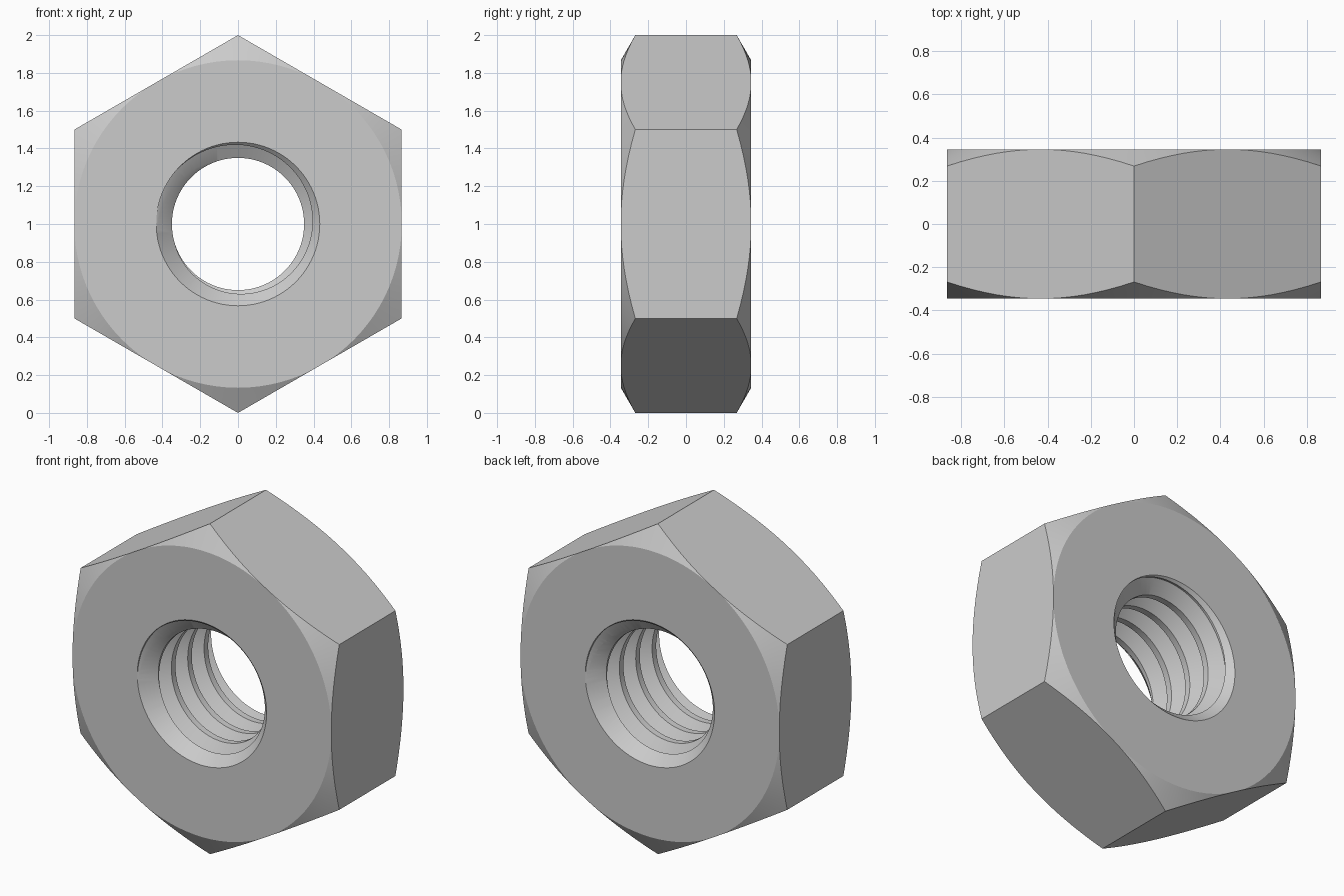
import bpy, bmesh
from math import cos, sin, pi

HALF = 0.345          # half thickness along y
MINOR, MAJOR = 0.35, 0.433
PITCH = 0.1564
SEGS = 96

cube = bpy.data.objects.get("Cube")
if cube:
    bpy.data.objects.remove(cube, do_unlink=True)

steel = bpy.data.materials.new("steel grey")
steel.use_nodes = True
steel.diffuse_color = (0.6, 0.6, 0.6, 1)
steel.node_tree.nodes["Principled BSDF"].inputs["Base Color"].default_value = (0.6, 0.6, 0.6, 1)


def finish(name, bm):
    bmesh.ops.remove_doubles(bm, verts=bm.verts, dist=1e-5)
    bmesh.ops.recalc_face_normals(bm, faces=bm.faces)
    mesh = bpy.data.meshes.new(name)
    bm.to_mesh(mesh)
    bm.free()
    mesh.materials.append(steel)
    obj = bpy.data.objects.new(name, mesh)
    bpy.context.collection.objects.link(obj)
    obj.location.z = 1
    return obj


def lathe(name, profile, segs=SEGS):
    """Solid of revolution about y from (radius, y) points, with flat end caps."""
    bm = bmesh.new()
    rings = []
    for r, y in profile:
        rings.append([bm.verts.new((r * sin(2 * pi * i / segs), y, r * cos(2 * pi * i / segs)))
                      for i in range(segs)])
    for a, b in zip(rings, rings[1:]):
        for i in range(segs):
            j = (i + 1) % segs
            bm.faces.new((a[i], a[j], b[j], b[i]))
    bm.faces.new(rings[0])
    bm.faces.new(rings[-1])
    return finish(name, bm)


def thread_rod(name, first, last):
    """Helical thread, swept turn by turn, fading to a plain rod at both ends."""
    bm = bmesh.new()
    half_crest, half_root = PITCH / 8, PITCH / 16
    shape = [(0, -half_crest), (0, half_crest), (1, PITCH / 2 - half_root),
             (1, PITCH / 2 + half_root), (0, PITCH - half_crest)]
    rows = []
    for k in range((last - first) * SEGS + 1):
        turn = first + k / SEGS
        fade = min(1, turn - first, last - turn)
        a = 2 * pi * turn
        row = []
        for depth, dy in shape:
            r = MINOR + (MAJOR - MINOR) * depth * fade
            row.append(bm.verts.new((r * cos(a), -HALF - 0.007 + turn * PITCH + dy, -r * sin(a))))
        rows.append(row)
    for p, q in zip(rows, rows[1:]):
        for i in range(len(shape) - 1):
            bm.faces.new((p[i], p[i + 1], q[i + 1], q[i]))
    bmesh.ops.remove_doubles(bm, verts=bm.verts, dist=1e-5)
    # close each end with a fan to the axis
    rim = [e for e in bm.edges if e.is_boundary]
    for side in (-1, 1):
        tip = bm.verts.new((0, side * 0.9, 0))
        for e in rim:
            if e.verts[0].co.y * side > 0:
                bm.faces.new((e.verts[0], e.verts[1], tip))
    return finish(name, bm)


# Hexagonal body with a corner pointing up
nut = lathe("hex_nut", [(1, -HALF), (1, HALF)], 6)

# Turned envelope that rounds off the corners of both faces
SLOPE = 0.577
envelope = lathe("corner_chamfer_cutter", [
    (0.867, -HALF), (1.1, -HALF + 0.233 * SLOPE),
    (1.1, HALF - 0.233 * SLOPE), (0.867, HALF)])

# Threaded bore and the countersink at each mouth
cutters = [(envelope, "INTERSECT"), (thread_rod("thread_cutter", -2, 6), "DIFFERENCE")]
for side, label in ((-1, "front"), (1, "back")):
    sink = lathe(label + "_countersink_cutter", [
        (MAJOR + 0.1, side * (HALF + 0.1)), (MAJOR - 0.2, side * (HALF - 0.2))])
    cutters.append((sink, "DIFFERENCE"))

for cutter, mode in cutters:
    cutter.hide_render = True
    mod = nut.modifiers.new(cutter.name, "BOOLEAN")
    mod.operation = mode
    mod.solver = "EXACT"
    mod.object = cutter

# Bake the cuts and drop the cutters
bpy.context.view_layer.update()
graph = bpy.context.evaluated_depsgraph_get()
baked = bpy.data.meshes.new_from_object(nut.evaluated_get(graph))
nut.modifiers.clear()
nut.data = baked
for cutter, mode in cutters:
    bpy.data.objects.remove(cutter, do_unlink=True)

bpy.ops.object.select_all(action="DESELECT")
nut.select_set(True)
bpy.context.view_layer.objects.active = nut
bpy.ops.object.shade_smooth_by_angle(angle=pi / 9)
